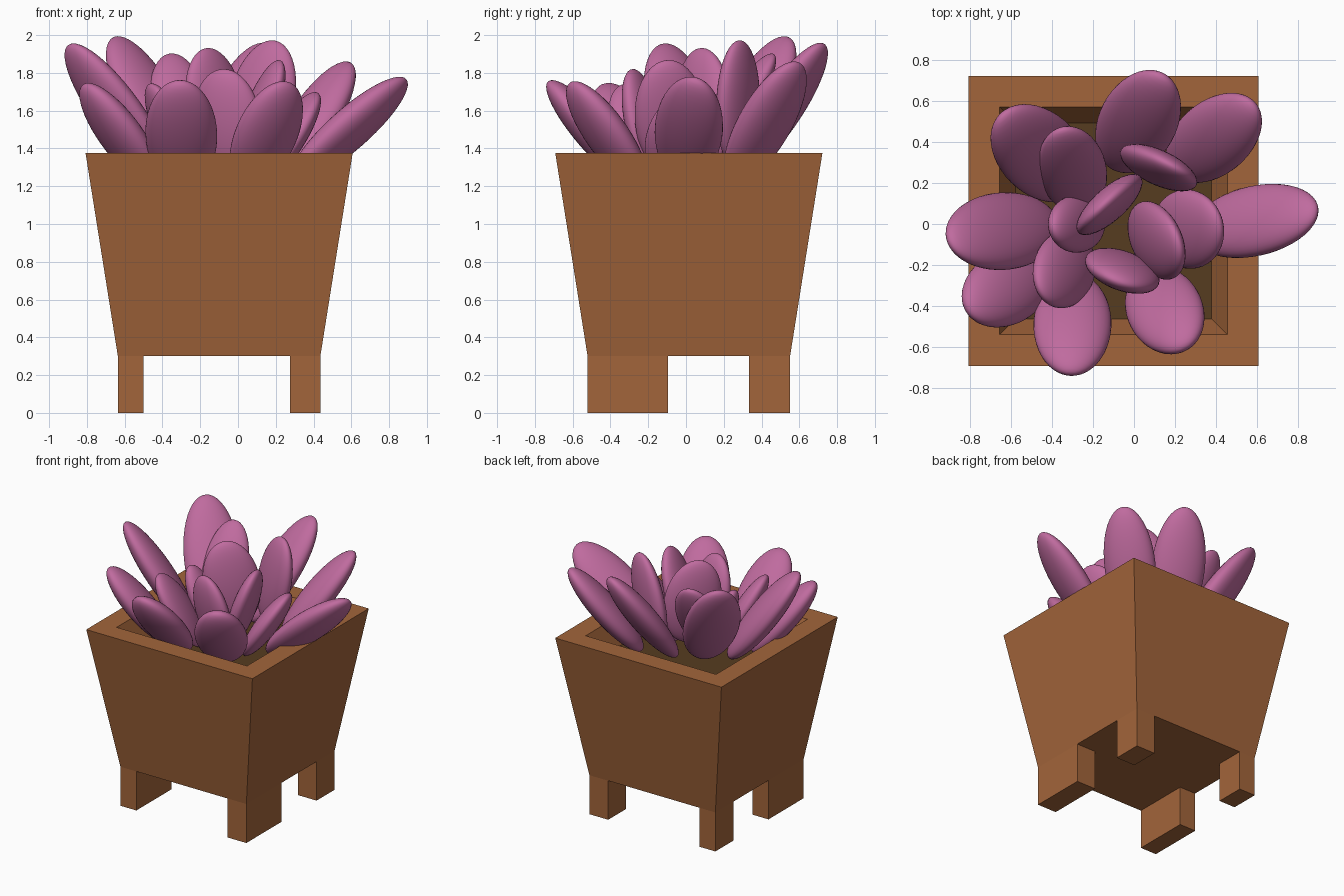
import bpy, bmesh, math
from mathutils import Matrix, Vector

if "Cube" in bpy.data.objects:
    bpy.data.objects.remove(bpy.data.objects["Cube"])


def material(name, rgb):
    m = bpy.data.materials.new(name)
    m.diffuse_color = (*rgb, 1)
    m.use_nodes = True
    m.node_tree.nodes["Principled BSDF"].inputs["Base Color"].default_value = m.diffuse_color
    return m


wood = material("brown wood", (0.365, 0.130, 0.043))
dirt = material("dark soil", (0.093, 0.046, 0.014))
pink = material("pink petal", (0.525, 0.147, 0.345))


def finish(name, bm, mat):
    bmesh.ops.recalc_face_normals(bm, faces=bm.faces)
    mesh = bpy.data.meshes.new(name)
    bm.to_mesh(mesh)
    bm.free()
    mesh.materials.append(mat)
    ob = bpy.data.objects.new(name, mesh)
    bpy.context.collection.objects.link(ob)
    return ob


CX, CY = -0.1, 0.015


def ring(bm, half, z):
    return [bm.verts.new((CX + sx * half, CY + sy * half, z))
            for sx, sy in ((-1, -1), (1, -1), (1, 1), (-1, 1))]


# Tapered pot: underside, outer wall, flat rim, sloping inner wall, floor
SOIL_Z = 1.2
bm = bmesh.new()
rings = [ring(bm, h, z) for h, z in
         ((0.536, 0.30), (0.707, 1.375), (0.555, 1.375), (0.475, SOIL_Z - 0.01))]
for a, b in zip(rings, rings[1:]):
    for i in range(4):
        j = (i + 1) % 4
        bm.faces.new((a[i], a[j], b[j], b[i]))
bm.faces.new(rings[0])
bm.faces.new(rings[-1])
finish("pot", bm, wood)

# Soil sheet
bm = bmesh.new()
bm.faces.new(ring(bm, 0.478, SOIL_Z))
finish("soil", bm, dirt)

# Four block legs, longer at the front
for side, x0, x1 in (("left", -0.636, -0.50), ("right", 0.276, 0.436)):
    for end, y0, y1 in (("front", -0.521, -0.095), ("back", 0.333, 0.551)):
        bm = bmesh.new()
        bmesh.ops.create_cube(bm, size=1, matrix=Matrix.Translation(
            ((x0 + x1) / 2, (y0 + y1) / 2, 0.15)) @ Matrix.Diagonal((x1 - x0, y1 - y0, 0.30, 1)))
        finish(f"{end}_{side}_leg", bm, wood)


# Petal: flattened ellipsoid leaning along a heading, its flat side turned to a facing angle
def petal(name, x, y, heading, facing, reach, width, z0, z1, thick):
    a, f = math.radians(heading), math.radians(facing)
    u = Vector((reach * math.cos(a), reach * math.sin(a), (z1 - z0) / 2))
    length = u.length
    u.normalize()
    w = Vector((-math.sin(f), math.cos(f), 0))
    w = (w - u * w.dot(u)).normalized()
    n = u.cross(w)
    rot = Matrix((w, n, u)).transposed().to_4x4()
    rot = Matrix.Translation((x, y, (z0 + z1) / 2)) @ rot
    bm = bmesh.new()
    bmesh.ops.create_uvsphere(bm, u_segments=40, v_segments=24, radius=1,
                              matrix=rot @ Matrix.Diagonal((width, thick, length, 1)))
    ob = finish(name, bm, pink)
    ob.data.shade_smooth()


# x, y, heading, facing, reach, width, bottom z, top z
outer = [
    (-0.64, -0.035, 194, 216, 0.262, 0.20, 1.24, 1.95),
    (-0.46, 0.345, 135, 135, 0.262, 0.20, 1.25, 1.99),
    (0.02, 0.50, 62, 62, 0.255, 0.19, 1.26, 1.955),
    (0.39, 0.42, 40, 40, 0.255, 0.18, 1.22, 1.855),
    (0.59, 0.015, 8, -28, 0.305, 0.185, 1.24, 1.765),
    (0.15, -0.42, -62, -62, 0.21, 0.185, 1.2, 1.75),
    (-0.30, -0.49, 268, 268, 0.24, 0.19, 1.2, 1.755),
    (-0.62, -0.31, 210, 210, 0.22, 0.18, 1.2, 1.74),
]
inner = [
    (-0.30, 0.265, 105, 105, 0.205, 0.165, 1.28, 1.90),
    (0.265, -0.025, 15, 15, 0.16, 0.195, 1.2, 1.695),
    (0.11, -0.08, -15, 15, 0.12, 0.195, 1.25, 1.865),
    (-0.057, -0.228, 250, 250, 0.06, 0.19, 1.25, 1.82),
    (-0.34, -0.22, 222, 200, 0.16, 0.175, 1.2, 1.74),
    (-0.28, 0.0, 190, 190, 0.12, 0.14, 1.2, 1.72),
    (-0.12, 0.095, 205, 133, 0.06, 0.20, 1.3, 1.93),
    (0.12, 0.275, 0, 62, 0.08, 0.195, 1.3, 1.97),
]
for i, p in enumerate(outer):
    petal(f"outer_petal_{i + 1}", *p, 0.095)
for i, p in enumerate(inner):
    petal(f"inner_petal_{i + 1}", *p, 0.078)
